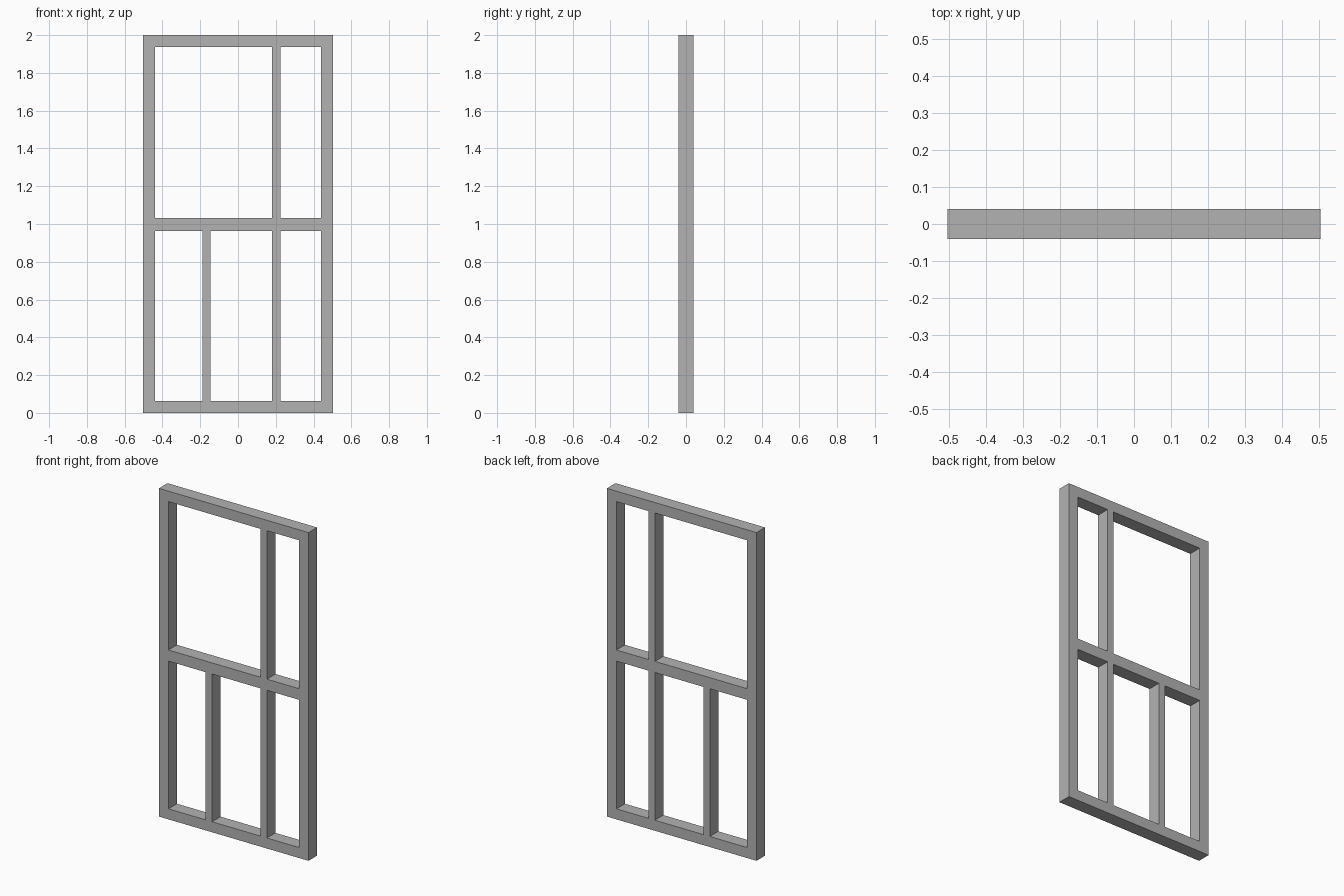
import bpy
import bmesh

old = bpy.data.objects.get("Cube")
if old:
    bpy.data.objects.remove(old, do_unlink=True)

# Overall size and bar positions
HALF_W, HALF_D, HEIGHT = 0.504, 0.041, 2.0
BORDER = 0.064                      # width of the outer frame
RAIL = (0.964, 1.032)               # crossbar, bottom and top
LONG_MULLION = (0.181, 0.224)       # full-height upright
SHORT_MULLION = (-0.189, -0.146)    # upright below the crossbar

left, right = -HALF_W + BORDER, HALF_W - BORDER
low, high = BORDER, HEIGHT - BORDER

# Openings as (x0, x1, z0, z1)
openings = [
    (left, LONG_MULLION[0], RAIL[1], high),
    (LONG_MULLION[1], right, RAIL[1], high),
    (left, SHORT_MULLION[0], low, RAIL[0]),
    (SHORT_MULLION[1], LONG_MULLION[0], low, RAIL[0]),
    (LONG_MULLION[1], right, low, RAIL[0]),
]


def is_open(x, z):
    return any(x0 < x < x1 and z0 < z < z1 for x0, x1, z0, z1 in openings)


# Front face of the frame: a grid on the bar edges, without the openings
xs = [-HALF_W, left, *SHORT_MULLION, *LONG_MULLION, right, HALF_W]
zs = [0, low, *RAIL, high, HEIGHT]
bm = bmesh.new()
grid = [[bm.verts.new((x, -HALF_D, z)) for z in zs] for x in xs]
for i in range(len(xs) - 1):
    for j in range(len(zs) - 1):
        if not is_open((xs[i] + xs[i + 1]) / 2, (zs[j] + zs[j + 1]) / 2):
            bm.faces.new((grid[i][j], grid[i + 1][j],
                          grid[i + 1][j + 1], grid[i][j + 1]))
bmesh.ops.delete(bm, geom=[v for v in bm.verts if not v.link_faces], context='VERTS')

# Give the frame its depth as one joint-free solid
front = bm.faces[:]
back = bmesh.ops.extrude_face_region(bm, geom=front, use_keep_orig=True)["geom"]
bmesh.ops.translate(bm, vec=(0, 2 * HALF_D, 0),
                    verts=[g for g in back if isinstance(g, bmesh.types.BMVert)])
bmesh.ops.recalc_face_normals(bm, faces=bm.faces[:])

mesh = bpy.data.meshes.new("window_frame")
bm.to_mesh(mesh)
bm.free()
frame = bpy.data.objects.new("window_frame", mesh)
bpy.context.collection.objects.link(frame)

# Plain grey finish
grey = bpy.data.materials.new("plain_grey")
grey.use_nodes = True
colour = (0.45, 0.45, 0.45, 1)
grey.diffuse_color = colour
grey.node_tree.nodes["Principled BSDF"].inputs["Base Color"].default_value = colour
mesh.materials.append(grey)
